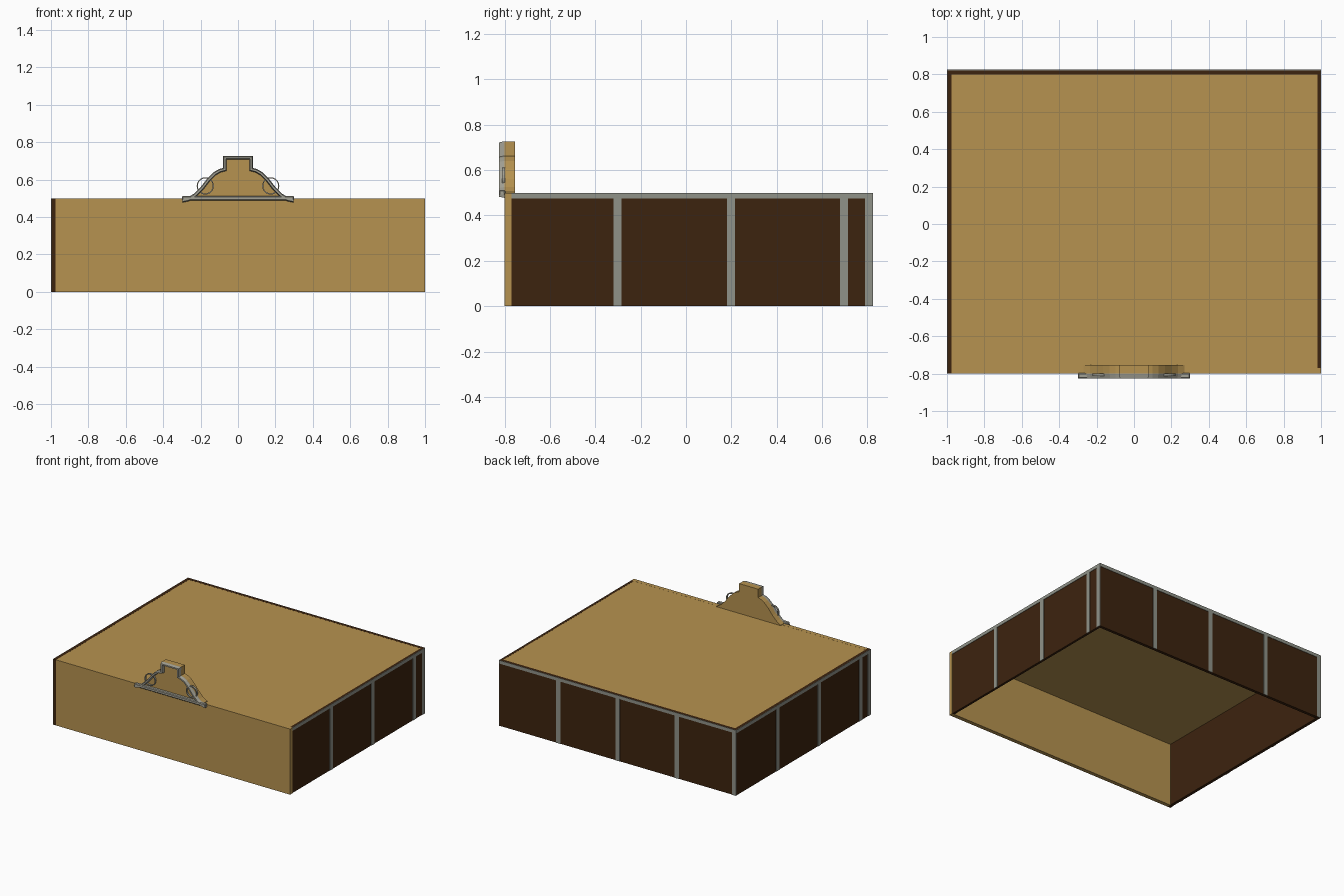
import bpy, bmesh, math
from mathutils import Vector

if "Cube" in bpy.data.objects:
    bpy.data.objects.remove(bpy.data.objects["Cube"])


def mat(name, rgb):
    m = bpy.data.materials.new(name)
    m.diffuse_color = (*rgb, 1)
    m.use_nodes = True
    m.node_tree.nodes["Principled BSDF"].inputs["Base Color"].default_value = m.diffuse_color
    return m


GOLD = mat("golden wood", (0.47, 0.29, 0.08))
BROWN = mat("dark brown", (0.046, 0.017, 0.0045))
GREY = mat("grey strip", (0.28, 0.29, 0.25))
TRIM = mat("pale trim", (0.37, 0.36, 0.30))


def finish(name, bm, m):
    bmesh.ops.recalc_face_normals(bm, faces=bm.faces)
    me = bpy.data.meshes.new(name)
    bm.to_mesh(me)
    bm.free()
    me.materials.append(m)
    ob = bpy.data.objects.new(name, me)
    bpy.context.collection.objects.link(ob)
    return ob


def box(name, x, y, z, m):
    bm = bmesh.new()
    bmesh.ops.create_cube(bm, size=1)
    for v in bm.verts:
        v.co = [r[0] + (c + 0.5) * (r[1] - r[0]) for c, r in zip(v.co, (x, y, z))]
    return finish(name, bm, m)


# Open-bottomed box: four walls and the roof panel
H = 0.5
T = 0.003  # strip thickness
box("front_wall", (-0.975, 1), (-0.80, -0.77), (0, H), GOLD)
box("left_wall", (-1 + T, -0.975), (-0.80, 0.80), (0, H), BROWN)
box("back_wall", (-1 + T, 1 - T), (0.80, 0.825 - T), (0, H), BROWN)
box("right_wall", (0.98, 1 - T), (-0.77, 0.80), (0, H), BROWN)
box("roof_panel", (-0.975, 0.98), (-0.77, 0.80), (0.485, 0.4995), GOLD)

# Grey battens: a top rail plus uprights on the right, left and back walls
W = 0.035
RX, LX, BY = (1 - T, 1), (-1, -1 + T), (0.825 - T, 0.825)
box("right_rail", RX, (-0.77, 0.825), (0.475, H), GREY)
box("left_rail", LX, (-0.80, 0.825), (0.475, H), GREY)
box("back_rail", (-1, 1), BY, (0.475, H), GREY)
for c in (-0.302, 0.198, 0.696, 0.825 - W / 2):
    box("right_batten", RX, (c - W / 2, c + W / 2), (0, 0.475), GREY)
for c in (0.32, -0.18, -0.68, -0.80 + W / 2):
    box("left_batten", LX, (c - W / 2, c + W / 2), (0, 0.475), GREY)
for c in (0.5, 0, -0.5, -1 + W / 2):
    box("back_batten", (c - W / 2, c + W / 2), BY, (0, 0.475), GREY)

# Crest outline, left half then mirrored
half = [(-0.30, 0.497), (-0.27, 0.503), (-0.235, 0.525), (-0.20, 0.56),
        (-0.165, 0.605), (-0.13, 0.64), (-0.10, 0.657), (-0.08, 0.662), (-0.08, 0.727)]
path = [Vector(p) for p in half + [(-x, z) for x, z in reversed(half)]]

# Crest slab
bm = bmesh.new()
outline = [(-0.27, 0.497)] + [tuple(p) for p in path[1:-1]] + [(0.27, 0.497)]
face = bm.faces.new([bm.verts.new((x, -0.80, z)) for x, z in outline])
ext = bmesh.ops.extrude_face_region(bm, geom=[face])["geom"]
bmesh.ops.translate(bm, vec=(0, 0.045, 0),
                    verts=[g for g in ext if isinstance(g, bmesh.types.BMVert)])
finish("crest_panel", bm, GOLD)


def inset(i, d):
    """Mitred offset of the outline to its inner side."""
    a = (path[i] - path[i - 1]).normalized() if i else None
    b = (path[i + 1] - path[i]).normalized() if i < len(path) - 1 else None
    a, b = a or b, b or a
    na, nb = Vector((a.y, -a.x)), Vector((b.y, -b.x))
    n = na + nb
    return path[i] + n * (2 * d / n.length_squared)


# Bevelled moulding following the outline
bm = bmesh.new()
section = [(0, -0.797), (0, -0.805), (0.005, -0.825), (0.015, -0.825), (0.02, -0.797)]
rings = []
for i in range(len(path)):
    ring = []
    for d, y in section:
        p = inset(i, d)
        ring.append(bm.verts.new((p.x, y, p.y)))
    rings.append(ring)
n = len(section)
for r, s in zip(rings, rings[1:]):
    for k in range(n):
        bm.faces.new((r[k], r[(k + 1) % n], s[(k + 1) % n], s[k]))
bm.faces.new(rings[0])
bm.faces.new(rings[-1])
finish("crest_moulding", bm, TRIM)

# Base bar under the crest
bar = box("crest_base_bar", (-0.30, 0.30), (-0.825, -0.797), (0.488, 0.512), TRIM)
bev = bar.modifiers.new("bevel", "BEVEL")
bev.width, bev.segments = 0.005, 1

# Thin scroll rings on each shoulder
for side in (-1, 1):
    bm = bmesh.new()
    N = 24
    loops = []
    for r, y in ((0.046, -0.798), (0.046, -0.812), (0.040, -0.812), (0.040, -0.798)):
        loops.append([bm.verts.new((side * 0.175 + r * math.cos(t * math.tau / N), y,
                                    0.566 + r * math.sin(t * math.tau / N))) for t in range(N)])
    for a in range(4):
        p, q = loops[a], loops[(a + 1) % 4]
        for t in range(N):
            u = (t + 1) % N
            bm.faces.new((p[t], p[u], q[u], q[t]))
    finish("scroll_ring", bm, TRIM)
